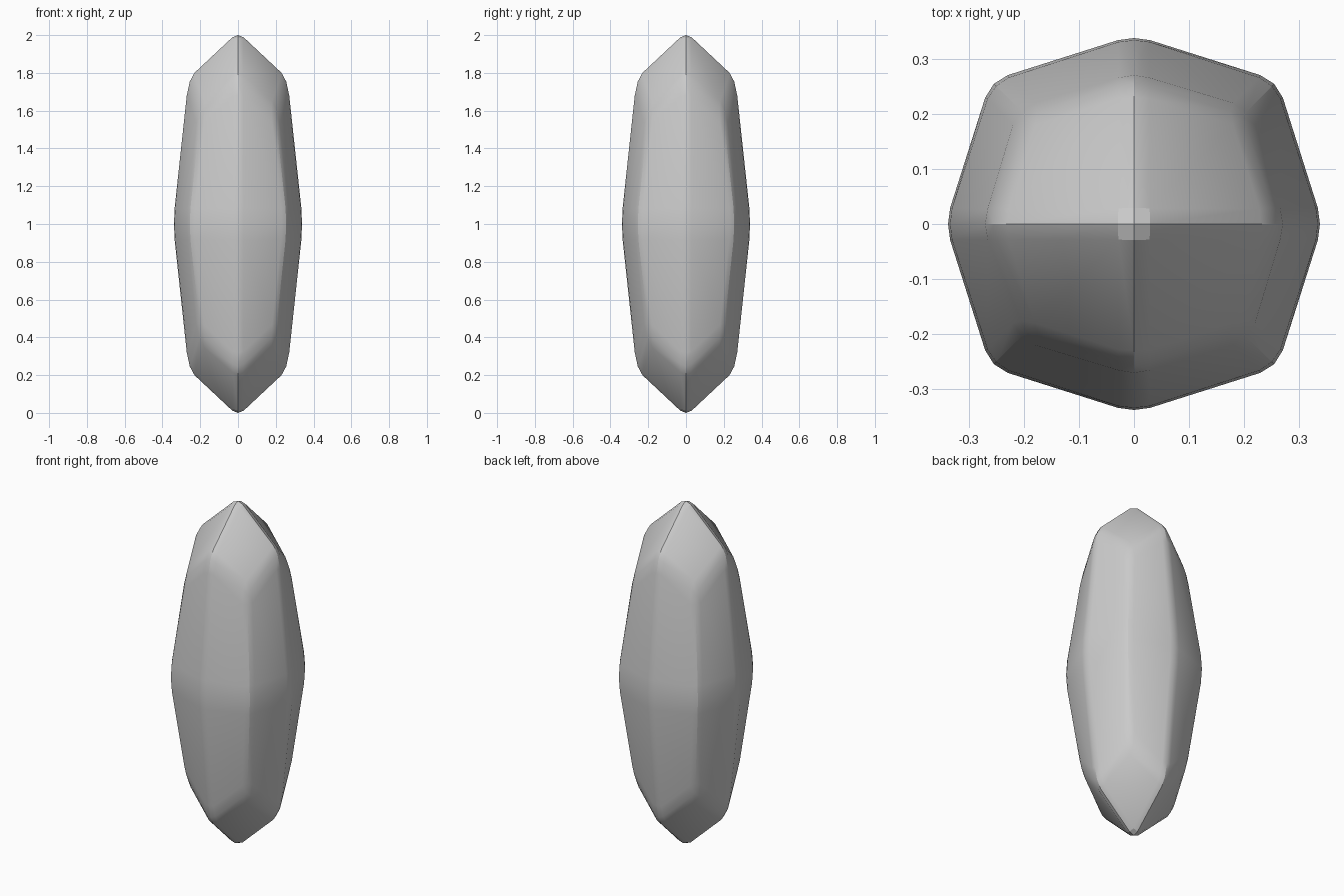
import bpy
import bmesh
import math

# Remove the default cube
default = bpy.data.objects.get("Cube")
if default:
    bpy.data.objects.remove(default, do_unlink=True)

# Plain stone grey
grey = bpy.data.materials.new("stone_grey")
grey.use_nodes = True
colour = (0.6, 0.6, 0.6, 1.0)
grey.diffuse_color = colour
bsdf = next(n for n in grey.node_tree.nodes if n.type == 'BSDF_PRINCIPLED')
bsdf.inputs["Base Color"].default_value = colour

# Cube split into 24 kites: face centres, edge middles and corners
# are each pulled to their own distance along the axes
AXIS_REACH = {1: 1.0, 2: 0.764, 3: 0.575}
bm = bmesh.new()
bmesh.ops.create_cube(bm, size=2)
bmesh.ops.subdivide_edges(bm, edges=bm.edges[:], cuts=1, use_grid_fill=True)
for v in bm.verts:
    nonzero = sum(abs(c) > 0.5 for c in v.co)
    v.co *= AXIS_REACH[nonzero]

# Soften every edge with a two-step bevel
bmesh.ops.bevel(bm, geom=bm.edges[:], offset=0.085, offset_type='OFFSET',
                segments=2, profile=0.5, affect='EDGES', clamp_overlap=True)

# Stretch into a tall crystal standing on the ground
reach = max(v.co.z for v in bm.verts)
RADIUS, HALF_HEIGHT = 0.339, 1.0
for v in bm.verts:
    v.co.x *= RADIUS / reach
    v.co.y *= RADIUS / reach
    v.co.z = v.co.z * HALF_HEIGHT / reach + HALF_HEIGHT
bmesh.ops.recalc_face_normals(bm, faces=bm.faces[:])

mesh = bpy.data.meshes.new("crystal")
bm.to_mesh(mesh)
bm.free()
mesh.materials.append(grey)
crystal = bpy.data.objects.new("crystal", mesh)
bpy.context.collection.objects.link(crystal)

# Smooth the gentle bends, keep the steep tip ridges crisp
bpy.ops.object.select_all(action='DESELECT')
crystal.select_set(True)
bpy.context.view_layer.objects.active = crystal
bpy.ops.object.shade_smooth_by_angle(angle=math.radians(20))
